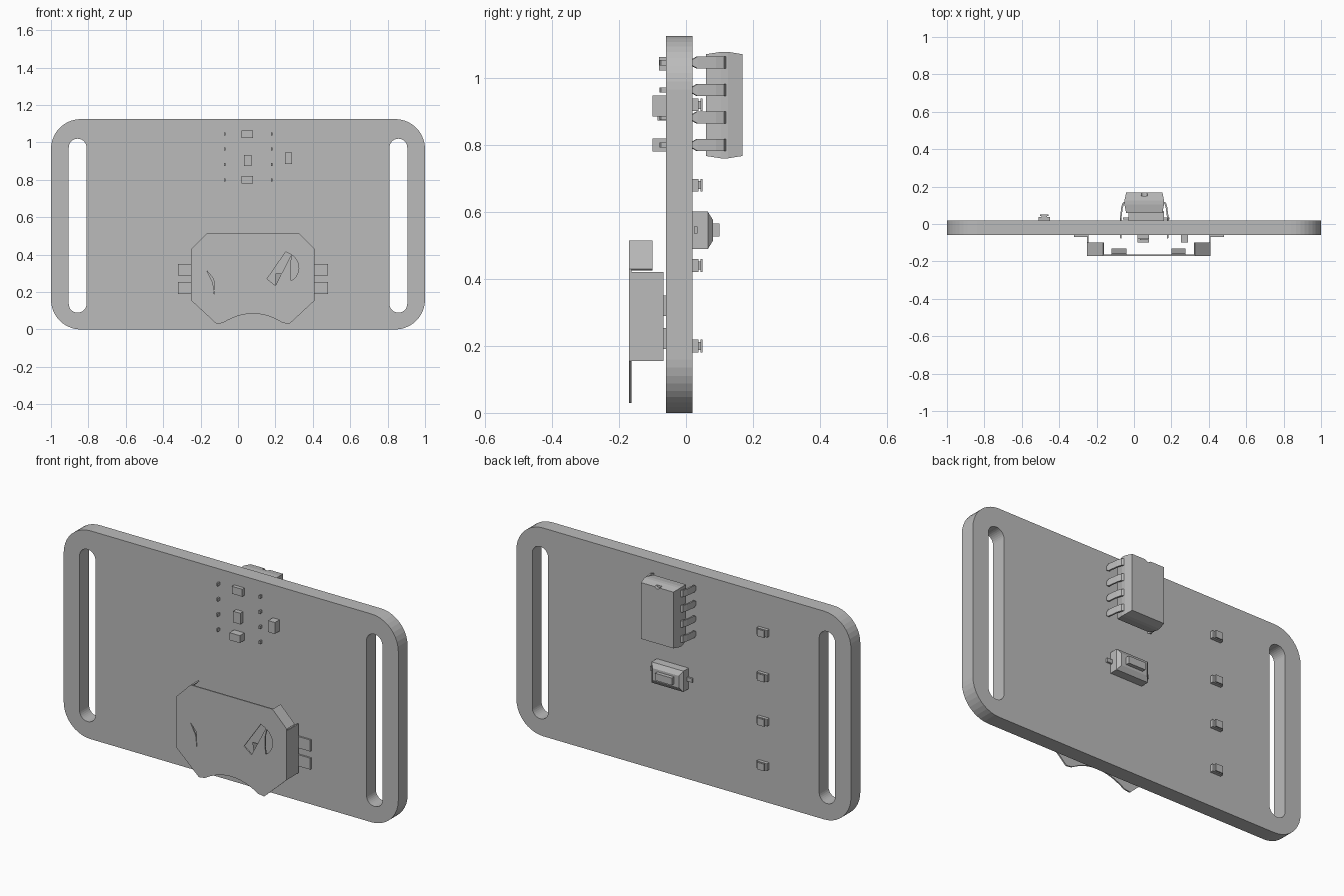
import bpy, bmesh
from math import sin, cos, pi, radians
from mathutils import Vector

cube = bpy.data.objects.get("Cube")
if cube:
    bpy.data.objects.remove(cube)

grey = bpy.data.materials.new("light_grey")
grey.use_nodes = True
colour = (0.5, 0.5, 0.5, 1)
grey.diffuse_color = colour
grey.node_tree.nodes["Principled BSDF"].inputs["Base Color"].default_value = colour


def finish(name, bm):
    bmesh.ops.recalc_face_normals(bm, faces=bm.faces)
    mesh = bpy.data.meshes.new(name)
    bm.to_mesh(mesh)
    bm.free()
    mesh.materials.append(grey)
    obj = bpy.data.objects.new(name, mesh)
    bpy.context.collection.objects.link(obj)
    return obj


def prism(name, outline, y0, y1):
    """Extrude an (x, z) outline along y."""
    bm = bmesh.new()
    face = bm.faces.new([bm.verts.new((x, y0, z)) for x, z in outline])
    new = bmesh.ops.extrude_face_region(bm, geom=[face])["geom"]
    bmesh.ops.translate(bm, vec=(0, y1 - y0, 0),
                        verts=[v for v in new if isinstance(v, bmesh.types.BMVert)])
    return finish(name, bm)


def box(name, x, y, z):
    return prism(name, [(x[0], z[0]), (x[1], z[0]), (x[1], z[1]), (x[0], z[1])], *y)


def loft(name, sections):
    """Join rectangular sections given as (y, cx, cz, half_x, half_z)."""
    bm = bmesh.new()
    rings = [[bm.verts.new((cx + sx * hx, y, cz + sz * hz))
              for sx, sz in ((-1, -1), (1, -1), (1, 1), (-1, 1))]
             for y, cx, cz, hx, hz in sections]
    for a, b in zip(rings, rings[1:]):
        for i in range(4):
            j = (i + 1) % 4
            bm.faces.new((a[i], a[j], b[j], b[i]))
    bm.faces.new(rings[0])
    bm.faces.new(rings[-1])
    return finish(name, bm)


def arc(cx, cz, r, start, end, steps):
    angles = [radians(start + (end - start) * i / steps) for i in range(steps + 1)]
    return [(cx + r * cos(a), cz + r * sin(a)) for a in angles]


def rounded(x0, x1, z0, z1, r, steps=10):
    return (arc(x1 - r, z0 + r, r, -90, 0, steps) + arc(x1 - r, z1 - r, r, 0, 90, steps)
            + arc(x0 + r, z1 - r, r, 90, 180, steps) + arc(x0 + r, z0 + r, r, 180, 270, steps))


def cut(target, outline, y0, y1):
    cutter = prism("cutter", outline, y0, y1)
    cutter.hide_render = True
    mod = target.modifiers.new("cut", "BOOLEAN")
    mod.operation, mod.object, mod.solver = "DIFFERENCE", cutter, "EXACT"
    bpy.context.view_layer.objects.active = target
    bpy.ops.object.modifier_apply(modifier=mod.name)
    bpy.data.objects.remove(cutter)


FRONT, BACK = -0.06, 0.02
MID = 0.08          # centre line of the battery clip
CHIP_X = 0.055

# Board with two strap slots
board = prism("board", rounded(-1, 1, 0, 1.125, 0.16), FRONT, BACK)
for s in (-1, 1):
    a, b = sorted((s * 0.81, s * 0.905))
    cut(board, rounded(a, b, 0.09, 1.02, 0.047, 8), -0.2, 0.2)

# Battery clip plate with curved lower edge and spring openings
outline = [(-0.25, 0.155), (-0.25, 0.43), (-0.165, 0.515), (0.325, 0.515),
           (0.41, 0.43), (0.41, 0.155), (0.275, 0.03)]
outline += [(MID + 0.16 * t, 0.085 - 0.05 * t * t) for t in [1 - i / 6 for i in range(13)]]
outline += [(-0.115, 0.03)]
plate = prism("clip_plate", outline, -0.17, -0.163)
openings = {
    "right": [(0.155, 0.27), (0.255, 0.415), (0.285, 0.40), (0.20, 0.235)],
    "crescent": arc(0.245, 0.33, 0.08, 55, -60, 10) + [(0.28, 0.30), (0.282, 0.36)],
    "sliver": [(-0.167, 0.315), (-0.13, 0.27), (-0.126, 0.18), (-0.134, 0.25)],
}
for shape in openings.values():
    cut(plate, shape, -0.2, -0.14)

# Clip side walls, corner flanges and solder tabs
for s, side in ((-1, "right"), (1, "left")):
    edge = MID + s * 0.33
    box(f"clip_wall_{side}", sorted((edge, edge - s * 0.007)), (-0.17, -0.067), (0.155, 0.42))
    prism(f"clip_flange_{side}", [(edge, 0.43), (edge - s * 0.085, 0.515),
                                  (edge - s * 0.09, 0.51), (edge - s * 0.005, 0.425)],
          -0.17, -0.10)
    for i, z in enumerate((0.222, 0.32)):
        box(f"clip_tab_{side}_{i}", sorted((edge - s * 0.007, edge + s * 0.07)),
            (-0.069, FRONT), (z - 0.031, z + 0.031))

# Bent contact springs behind the plate
for name, x0, x1 in (("right", -0.12, -0.04), ("left", 0.2, 0.275)):
    spring = box(f"clip_spring_{name}", (x0, x1), (-0.163, -0.157), (0.18, 0.3))
    for v in spring.data.vertices:
        if v.co.z < 0.2:
            v.co.y += 0.026

# Small front components: x centre, z centre, half width, half height, outer y
for i, (x, z, hx, hz, y) in enumerate(((0.05, 1.043, 0.031, 0.02, -0.08),
                                       (0.052, 0.903, 0.021, 0.03, -0.085),
                                       (0.05, 0.80, 0.031, 0.02, -0.10),
                                       (0.27, 0.916, 0.02, 0.031, -0.10))):
    box(f"front_component_{i}", (x - hx, x + hx), (y, FRONT), (z - hz, z + hz))

# Chip body with tapered faces and an end notch
chip = loft("chip_body", [(0.06, CHIP_X, 0.919, 0.097, 0.152),
                          (0.105, CHIP_X, 0.919, 0.106, 0.159),
                          (0.125, CHIP_X, 0.919, 0.106, 0.159),
                          (0.168, CHIP_X, 0.919, 0.097, 0.152)])
cut(chip, arc(CHIP_X, 1.08, 0.018, 0, 360, 12)[:-1], 0.15, 0.2)

# Chip legs: wide shoulders that narrow and pass through the board
for s in (-1, 1):
    for i in range(4):
        z = 0.80 + i * 0.082
        path = ((0.12, 0.100), (0.113, 0.112), (0.09, 0.119), (0.035, 0.126))
        bm = bmesh.new()
        rows = [(y, x, 0.018) for y, x in path]
        rows += [(0.018, 0.126, 0.008), (-0.075, 0.126, 0.008)]
        rings = []
        for y, x, h in rows:
            t = 0.004
            rings.append([bm.verts.new((CHIP_X + s * (x + dx), y + dy, z + dz))
                          for dx, dy, dz in ((-t, -t, -h), (t, 0, -h), (t, 0, h), (-t, -t, h))])
        for a, b in zip(rings, rings[1:]):
            for k in range(4):
                bm.faces.new((a[k], a[k - 1], b[k - 1], b[k]))
        bm.faces.new(rings[0])
        bm.faces.new(rings[-1])
        finish(f"chip_leg_{'left' if s > 0 else 'right'}_{i}", bm)

# Push switch: body, stepped button and end leads
loft("switch_body", [(BACK, 0.065, 0.545, 0.095, 0.056), (0.065, 0.065, 0.545, 0.095, 0.056),
                     (0.08, 0.065, 0.545, 0.078, 0.032)])
box("switch_button", (0.015, 0.115), (0.08, 0.10), (0.526, 0.565))
box("switch_leads", (-0.06, 0.19), (0.024, 0.034), (0.535, 0.556))

# Column of four small lamps on the back
for i in range(4):
    z = 0.20 + i * 0.24
    box(f"lamp_base_{i}", (-0.511, -0.449), (BACK, 0.038), (z - 0.019, z + 0.019))
    box(f"lamp_core_{i}", (-0.495, -0.465), (0.038, 0.045), (z - 0.012, z + 0.012))
    box(f"lamp_lens_{i}", (-0.502, -0.458), (0.044, 0.05), (z - 0.019, z + 0.019))
